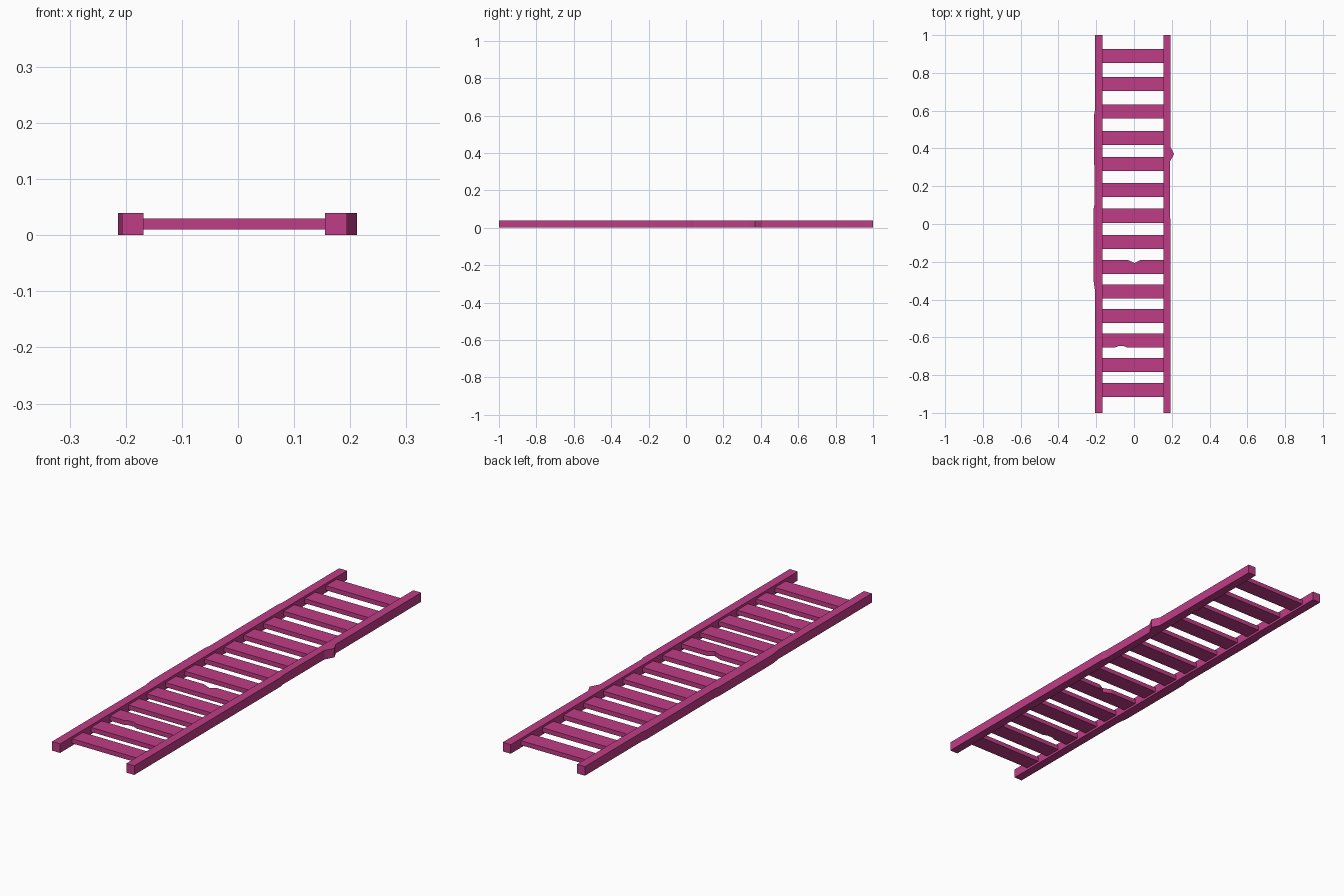
import bpy, bmesh

if "Cube" in bpy.data.objects:
    bpy.data.objects.remove(bpy.data.objects["Cube"])

mat = bpy.data.materials.new("magenta_paint")
mat.diffuse_color = (0.52, 0.045, 0.24, 1)
mat.use_nodes = True
mat.node_tree.nodes["Principled BSDF"].inputs["Base Color"].default_value = mat.diffuse_color


def plank(name, outline, z0, z1):
    """Extrude a counter-clockwise plan outline from z0 to z1."""
    bm = bmesh.new()
    face = bm.faces.new([bm.verts.new((x, y, z0)) for x, y in outline])
    ext = bmesh.ops.extrude_face_region(bm, geom=[face])
    verts = [v for v in ext["geom"] if isinstance(v, bmesh.types.BMVert)]
    bmesh.ops.translate(bm, verts=verts, vec=(0, 0, z1 - z0))
    bmesh.ops.recalc_face_normals(bm, faces=bm.faces)
    mesh = bpy.data.meshes.new(name)
    bm.to_mesh(mesh)
    bm.free()
    mesh.materials.append(mat)
    obj = bpy.data.objects.new(name, mesh)
    bpy.context.collection.objects.link(obj)
    return obj


# Side rails with worn, uneven outer edges
plank("left_rail", [(-0.207, -1), (-0.168, -1), (-0.168, 1), (-0.207, 1),
                    (-0.207, 0.60), (-0.211, 0.58), (-0.21, 0.10),
                    (-0.214, 0.08), (-0.214, -0.30), (-0.207, -0.35)], 0, 0.04)
plank("right_rail", [(0.155, -1), (0.194, -1), (0.194, 0.02),
                     (0.19, 0.04), (0.19, 0.33), (0.212, 0.37),
                     (0.194, 0.405), (0.194, 1), (0.155, 1)], 0, 0.04)

# Rungs, two of them chipped
centres = [0.89, 0.741, 0.596, 0.455, 0.317, 0.18, 0.044,
           -0.095, -0.228, -0.358, -0.487, -0.616, -0.746, -0.878]
left, right, half = -0.168, 0.155, 0.0375
for i, y in enumerate(centres, 1):
    lo, hi = y - half, y + half
    front, back = [], []
    if i == 9:
        back = [(0.033, hi), (0.004, hi - 0.016), (-0.033, hi)]
    if i == 12:
        front = [(-0.10, lo), (-0.08, lo + 0.008), (-0.056, lo + 0.008), (-0.036, lo)]
    plank(f"rung_{i:02d}", [(left, lo), *front, (right, lo), (right, hi), *back, (left, hi)],
          0.01, 0.03)
